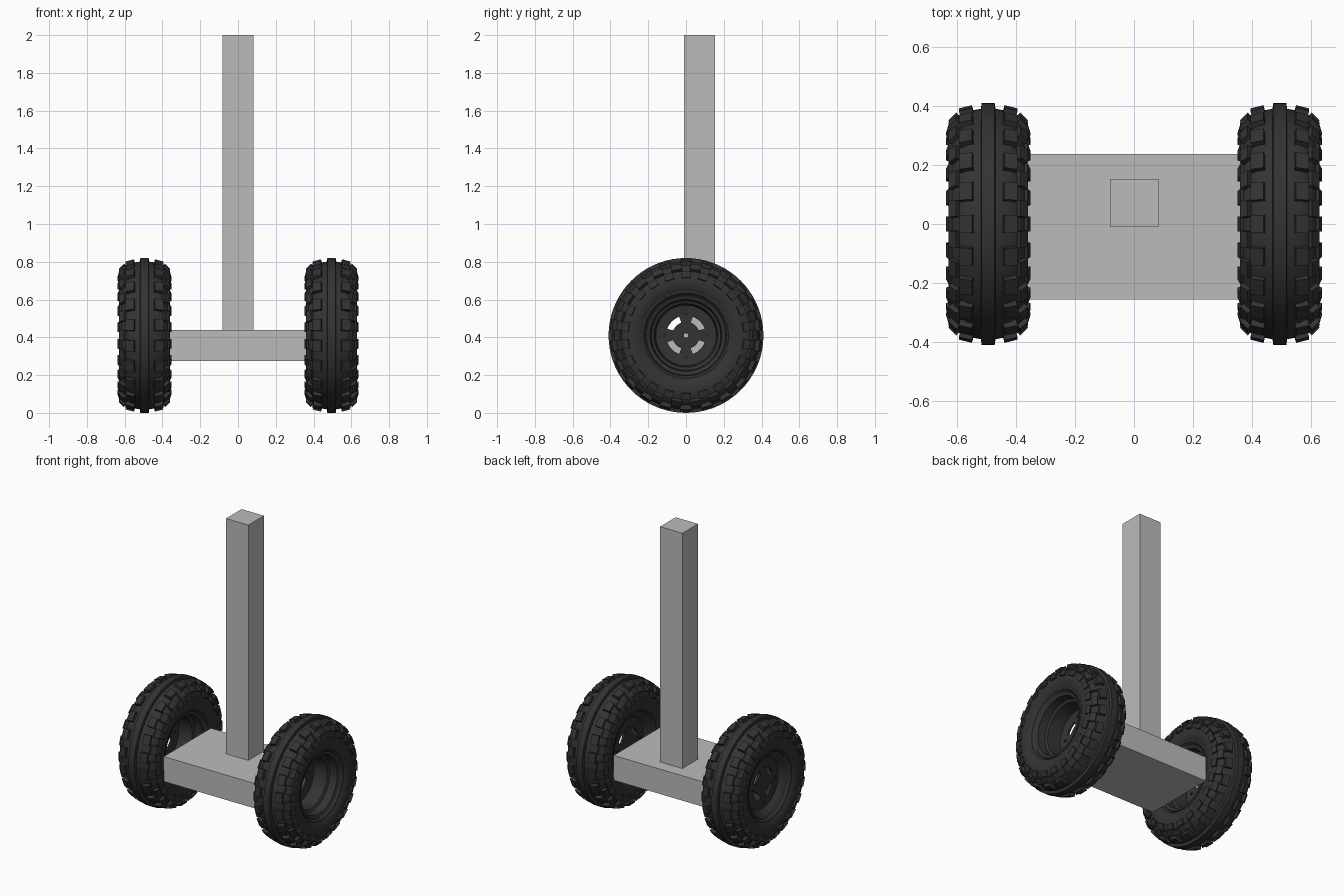
import bpy, bmesh, math
from mathutils import Matrix

if "Cube" in bpy.data.objects:
    bpy.data.objects.remove(bpy.data.objects["Cube"])

def material(name, c):
    m = bpy.data.materials.new(name)
    m.diffuse_color = (c, c, c, 1)
    m.use_nodes = True
    m.node_tree.nodes["Principled BSDF"].inputs["Base Color"].default_value = m.diffuse_color
    return m

GREY = material("light_grey", 0.5)
BLACK = material("rubber_black", 0.033)

def box(name, lo, hi):
    bm = bmesh.new()
    size = [b - a for a, b in zip(lo, hi)]
    mid = [(a + b) / 2 for a, b in zip(lo, hi)]
    bmesh.ops.create_cube(bm, matrix=Matrix.Translation(mid) @ Matrix.Diagonal((*size, 1)))
    me = bpy.data.meshes.new(name)
    bm.to_mesh(me)
    bm.free()
    me.materials.append(GREY)
    bpy.context.collection.objects.link(bpy.data.objects.new(name, me))

def lathe(bm, profile, steps=72, start=0.0, sweep=math.tau):
    """Sweep a closed (x, radius) outline about the x axis; a partial sweep gets end caps."""
    full = sweep > 6.28
    rings = []
    for i in range(steps if full else steps + 1):
        a = start + sweep * i / steps
        rings.append([bm.verts.new((x, r * math.sin(a), r * math.cos(a))) for x, r in profile])
    n = len(profile)
    for i in range(steps):
        p, q = rings[i], rings[(i + 1) % len(rings)]
        for j in range(n):
            k = (j + 1) % n
            bm.faces.new((p[j], p[k], q[k], q[j]))
    if not full:
        bm.faces.new(rings[0])
        bm.faces.new(rings[-1])

def plate(x0, x1, r0, r1):
    return [(x0, r0), (x1, r0), (x1, r1), (x0, r1)]

def finish(bm, name):
    bmesh.ops.recalc_face_normals(bm, faces=bm.faces[:])
    me = bpy.data.meshes.new(name)
    bm.to_mesh(me)
    bm.free()
    me.materials.append(BLACK)
    return me

# Tyre: rounded carcass with a continuous centre rib
bm = bmesh.new()
half = [(0.022, 0.410), (0.025, 0.391), (0.070, 0.383), (0.102, 0.365), (0.124, 0.337),
        (0.133, 0.305), (0.134, 0.275), (0.125, 0.245), (0.118, 0.235), (0.118, 0.225), (0.102, 0.212)]
lathe(bm, half + [(-x, r) for x, r in reversed(half)])

# Tread blocks: offset, radius, tilt, (width, length, height), stagger
COUNT = 22
rows = [(0.074, 0.384, 0.25, (0.046, 0.062, 0.028), 0.0),
        (0.113, 0.356, 0.80, (0.038, 0.056, 0.026), 0.5),
        (0.131, 0.322, 1.28, (0.036, 0.050, 0.016), 0.0)]
for side in (-1, 1):
    for x, r, tilt, size, shift in rows:
        for i in range(COUNT):
            m = (Matrix.Rotation(math.tau * (i + shift) / COUNT, 4, 'X')
                 @ Matrix.Translation((side * x, 0, r))
                 @ Matrix.Rotation(side * tilt, 4, 'Y')
                 @ Matrix.Diagonal((*size, 1)))
            bmesh.ops.create_cube(bm, size=1, matrix=m)
tyre = finish(bm, "tyre")

# Rim: stepped barrel, with the hub plate set towards -x
bm = bmesh.new()
lathe(bm, [(0.100, 0.217), (0.108, 0.210), (0.100, 0.190), (0.050, 0.184), (0.042, 0.168),
           (-0.050, 0.160), (-0.058, 0.105), (-0.070, 0.105), (-0.066, 0.165),
           (-0.100, 0.190), (-0.108, 0.210), (-0.100, 0.217)])
lathe(bm, plate(-0.070, -0.058, 0.012, 0.072), 48)
for i in range(4):
    a = i * math.pi / 2
    # Spokes leave four openings on the diagonals
    lathe(bm, plate(-0.070, -0.058, 0.070, 0.107), 6, a - 0.35, 0.70)
    # Wheel bolts
    m = (Matrix.Translation((-0.064, 0.118 * math.sin(a), 0.118 * math.cos(a)))
         @ Matrix.Rotation(math.pi / 2, 4, 'Y'))
    bmesh.ops.create_cone(bm, cap_ends=True, segments=10, radius1=0.008, radius2=0.008,
                          depth=0.032, matrix=m)
rim = finish(bm, "rim")

for label, x in (("left", -0.495), ("right", 0.495)):
    for part, me in (("tyre", tyre), ("rim", rim)):
        ob = bpy.data.objects.new(f"{label}_{part}", me)
        ob.location = (x, 0, 0.41)
        bpy.context.collection.objects.link(ob)
        bpy.ops.object.select_all(action='DESELECT')
        ob.select_set(True)
        bpy.context.view_layer.objects.active = ob
        bpy.ops.object.shade_smooth_by_angle(angle=math.radians(32))

# Chassis and mast
box("chassis", (-0.365, -0.257, 0.275), (0.365, 0.237, 0.44))
box("mast", (-0.081, -0.01, 0.44), (0.083, 0.153, 2.0))
